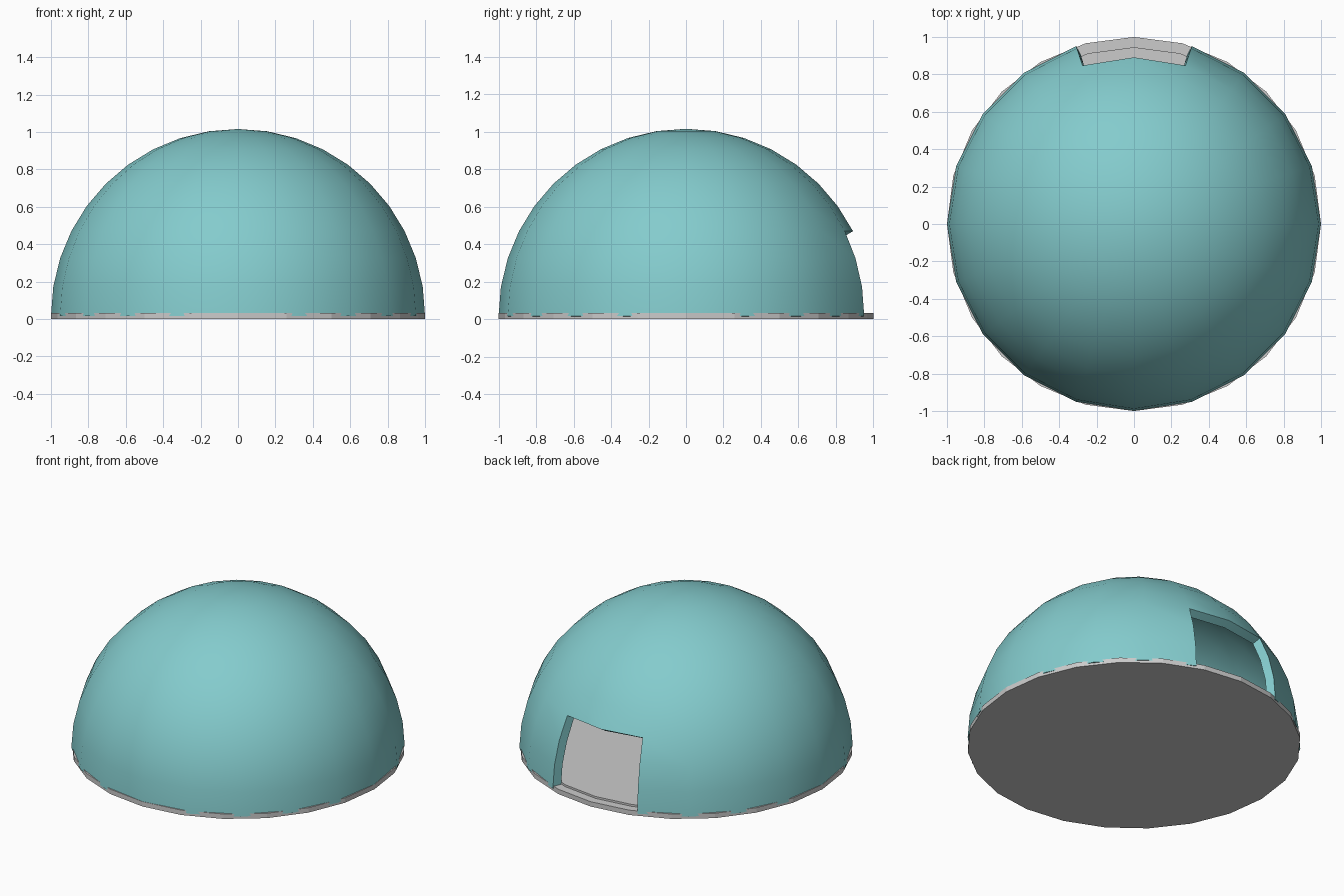
import bpy, bmesh, math

if "Cube" in bpy.data.objects:
    bpy.data.objects.remove(bpy.data.objects["Cube"])

CENTRE_Z = 0.016


def cylinder(name, radius, z0, z1, sides=24):
    bm = bmesh.new()
    bmesh.ops.create_cone(bm, cap_ends=True, segments=sides, radius1=radius,
                          radius2=radius, depth=z1 - z0)
    bmesh.ops.translate(bm, verts=bm.verts, vec=(0, 0, (z0 + z1) / 2))
    return finish(bm, name)


def finish(bm, name):
    mesh = bpy.data.meshes.new(name)
    bm.to_mesh(mesh)
    bm.free()
    obj = bpy.data.objects.new(name, mesh)
    bpy.context.collection.objects.link(obj)
    return obj


# Base slab and slightly raised inner floor
cylinder("base_slab", 1.0, 0.0, 0.032)
cylinder("inner_floor", 0.945, 0.02, 0.045)

# Dome: upper half of a 20 x 20 sphere, with the doorway faces removed at the back
bm = bmesh.new()
bmesh.ops.create_uvsphere(bm, u_segments=20, v_segments=20, radius=1.0)
bmesh.ops.delete(bm, geom=[v for v in bm.verts if v.co.z < -0.01], context='VERTS')
door = []
for f in bm.faces:
    c = f.calc_center_median()
    azimuth = math.degrees(math.atan2(c.x, c.y))
    if abs(azimuth) < 18 and c.z < math.sin(math.radians(27)):
        door.append(f)
bmesh.ops.delete(bm, geom=door, context='FACES')
bmesh.ops.translate(bm, verts=bm.verts, vec=(0, 0, CENTRE_Z))
dome = finish(bm, "dome_shell")

teal = bpy.data.materials.new("teal")
teal.diffuse_color = (0.23, 0.6, 0.61, 1)
teal.use_nodes = True
teal.node_tree.nodes["Principled BSDF"].inputs["Base Color"].default_value = teal.diffuse_color
dome.data.materials.append(teal)

# Wall thickness, applied so that the doorway rim stays crisp
wall = dome.modifiers.new("wall", 'SOLIDIFY')
wall.thickness = 0.055
wall.offset = -1
bpy.context.view_layer.objects.active = dome
dome.select_set(True)
bpy.ops.object.modifier_apply(modifier="wall")
bpy.ops.object.shade_smooth_by_angle(angle=math.radians(30))
